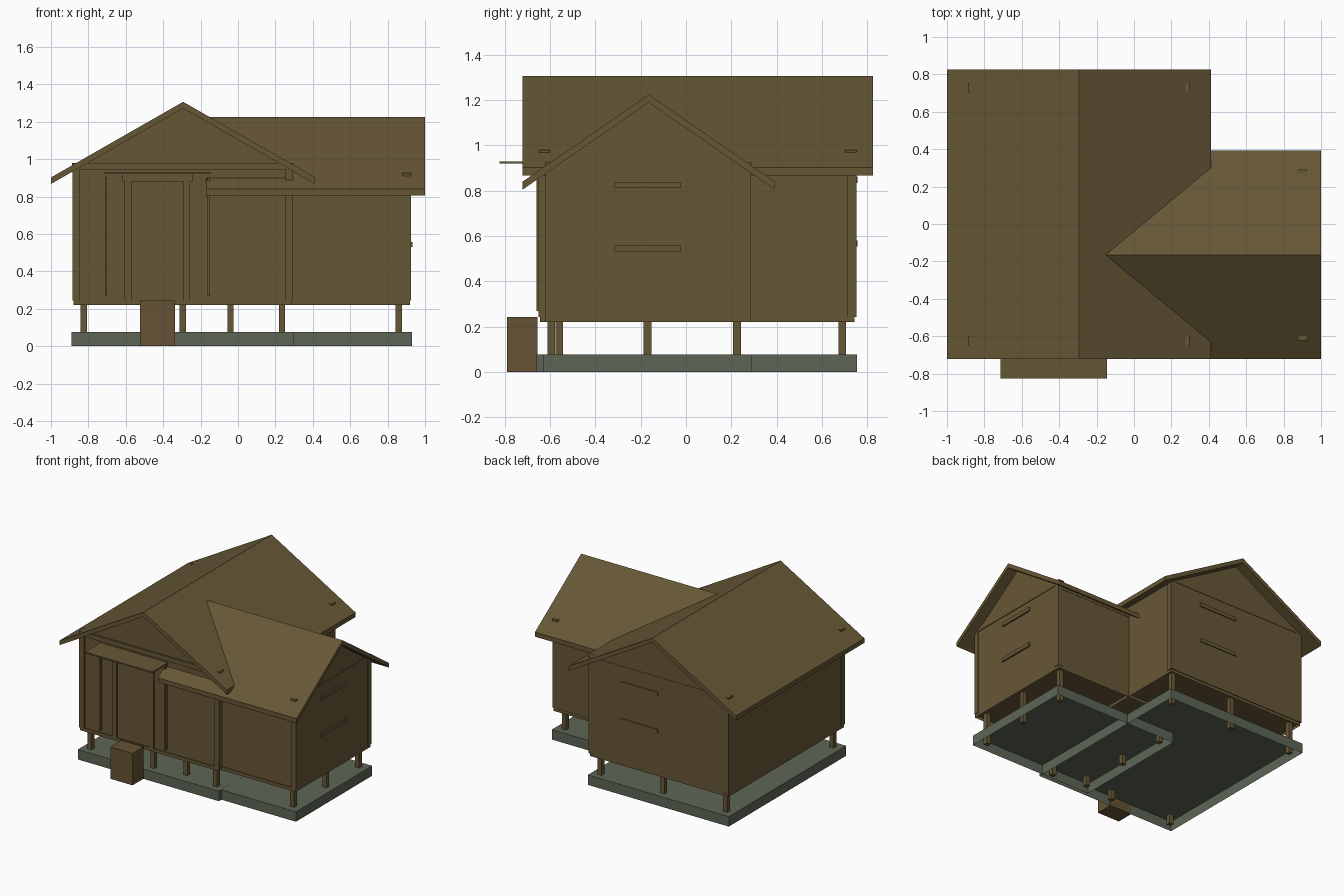
import bpy
import bmesh

cube = bpy.data.objects.get("Cube")
if cube:
    bpy.data.objects.remove(cube, do_unlink=True)


def material(name, rgb):
    m = bpy.data.materials.new(name)
    m.use_nodes = True
    m.diffuse_color = (*rgb, 1)
    bsdf = m.node_tree.nodes["Principled BSDF"]
    bsdf.inputs["Base Color"].default_value = (*rgb, 1)
    bsdf.inputs["Roughness"].default_value = 0.9
    return m


WOOD = material("brown wood", (0.134, 0.095, 0.036))
STEP = material("step brown", (0.132, 0.085, 0.034))
STONE = material("grey green stone", (0.110, 0.133, 0.094))


def prism(name, profile, axis, a, b, mat=WOOD, open_base=False):
    """Extrude a profile of (side, z) points along x or y from a to b."""
    bm = bmesh.new()

    def ring(t):
        return [bm.verts.new((t, s, z) if axis == "x" else (s, t, z)) for s, z in profile]

    first, last = ring(a), ring(b)
    n = len(profile)
    bm.faces.new(first)
    bm.faces.new(last)
    sides = []
    for i in range(n):
        j = (i + 1) % n
        sides.append(bm.faces.new((first[i], first[j], last[j], last[i])))
    bmesh.ops.recalc_face_normals(bm, faces=bm.faces)
    if open_base:
        bmesh.ops.delete(bm, geom=[sides[0]], context="FACES_ONLY")
    mesh = bpy.data.meshes.new(name)
    bm.to_mesh(mesh)
    bm.free()
    mesh.materials.append(mat)
    obj = bpy.data.objects.new(name, mesh)
    bpy.context.collection.objects.link(obj)


def box(name, x, y, z, mat=WOOD, open_base=False):
    """Box from (min, max) pairs."""
    profile = [(x[0], z[0]), (x[1], z[0]), (x[1], z[1]), (x[0], z[1])]
    prism(name, profile, "y", *y, mat, open_base)


def roof(name, mid, half, ridge, eave, axis, a, b, thick=0.035):
    lo, hi = mid - half, mid + half
    prism(name, [(lo, eave - thick), (lo, eave), (mid, ridge), (hi, eave),
                 (hi, eave - thick), (mid, ridge - thick)], axis, a, b)


def gable_body(name, side, mid, half, ridge, eave, axis, a, b, drop=0.03):
    """Walls whose tops follow the roof slope."""
    slope = (ridge - eave) / half
    top = [(s, ridge - drop - slope * abs(s - mid)) for s in (side[1], mid, side[0])]
    prism(name, [(side[0], 0.243), (side[1], 0.243)] + top, axis, a, b)


MAIN = (-0.2935, 0.7065, 1.306, 0.902)
WING = (-0.165, 0.557, 1.225, 0.84)

# Hollow foundation trays and floor frames, open below
box("main_slab", (-0.89, 0.30), (-0.66, 0.755), (0, 0.076), STONE, True)
box("wing_slab", (-0.11, 0.93), (-0.63, 0.29), (0, 0.0755), STONE, True)
box("main_floor", (-0.88, 0.29), (-0.645, 0.745), (0.22, 0.245), WOOD, True)
box("wing_floor", (-0.10, 0.92), (-0.62, 0.285), (0.22, 0.2445), WOOD, True)

# Short stilts
stilts = [(x, y) for x in (-0.825, -0.295, 0.235) for y in (-0.595, 0.69)]
stilts += [(x, y) for x in (-0.04, 0.86) for y in (-0.56, -0.17, 0.225)]
for x, y in stilts:
    box("stilt", (x - 0.017, x + 0.017), (y - 0.017, y + 0.017), (0.002, 0.243))

# Walls and roofs
gable_body("main_walls", (-0.88, 0.285), *MAIN, "y", -0.638, 0.75)
gable_body("wing_walls", (-0.612, 0.283), *WING, "x", -0.1, 0.92)
roof("main_roof", *MAIN, "y", -0.722, 0.827)
roof("wing_roof", *WING, "x", -0.17, 1.0)

# Corner posts
for x in (-0.865, 0.275):
    for y in (-0.63, 0.733):
        box("main_post", (x - 0.02, x + 0.02), (y - 0.022, y + 0.02), (0.243, 0.946))
for y in (-0.60, 0.267):
    box("wing_post", (0.885, 0.925), (y - 0.02, y + 0.02), (0.243, 0.892))

# Tie beams across the gables, with ends just breaking the roof
for y in (-0.625, 0.728):
    box("main_tie_beam", (-0.887, 0.297), (y - 0.025, y + 0.025), (0.945, 0.98))
box("wing_tie_beam", (0.88, 0.925), (-0.622, 0.292), (0.89, 0.925))
for y in (-0.60, 0.267):
    box("wing_wall_plate", (-0.16, 0.92), (y - 0.018, y + 0.018), (0.86, 0.89))

# Door, frame and lintel
box("door", (-0.565, -0.293), (-0.645, -0.63), (0.258, 0.872))
for x in (-0.588, -0.274):
    box("door_jamb", (x - 0.018, x + 0.018), (-0.652, -0.63), (0.243, 0.882))
box("door_lintel", (-0.62, -0.24), (-0.655, -0.63), (0.88, 0.92))

# Porch canopy, side strips and entrance step
box("door_canopy", (-0.715, -0.145), (-0.825, -0.63), (0.92, 0.93))
for x in (-0.706, -0.156):
    box("porch_strip", (x - 0.006, x + 0.006), (-0.66, -0.63), (0.268, 0.905))
box("entrance_step", (-0.525, -0.337), (-0.79, -0.657), (0, 0.243), STEP)

# Narrow ledges on the end walls
for z in (0.543, 0.825):
    box("wing_ledge", (0.90, 0.932), (-0.315, -0.025), (z - 0.014, z + 0.014))
    z += 0.024
    box("back_ledge", (-0.29, 0.03), (0.73, 0.757), (z - 0.014, z + 0.014))
